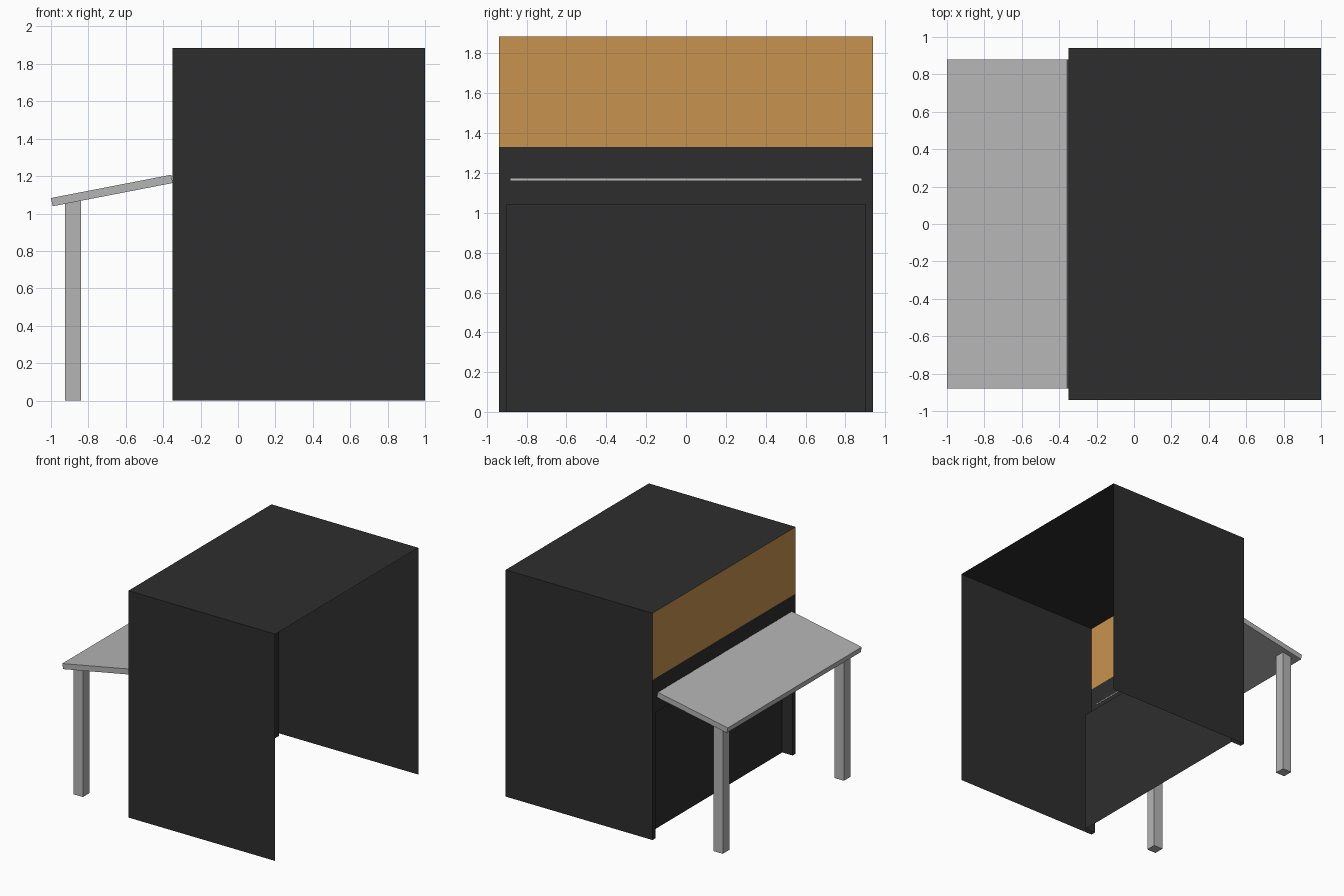
import bpy, bmesh
from mathutils import Matrix, Vector

if "Cube" in bpy.data.objects:
    bpy.data.objects.remove(bpy.data.objects["Cube"], do_unlink=True)


def material(name, rgb):
    m = bpy.data.materials.new(name)
    m.use_nodes = True
    m.diffuse_color = (*rgb, 1)
    m.node_tree.nodes["Principled BSDF"].inputs["Base Color"].default_value = (*rgb, 1)
    return m


charcoal = material("charcoal", (0.027, 0.027, 0.027))
timber = material("timber", (0.58, 0.287, 0.077))
grey = material("light grey", (0.46, 0.46, 0.46))


def add_object(name, bm, *mats):
    mesh = bpy.data.meshes.new(name)
    bm.to_mesh(mesh)
    bm.free()
    for m in mats:
        mesh.materials.append(m)
    ob = bpy.data.objects.new(name, mesh)
    bpy.context.collection.objects.link(ob)
    return ob


def box(lo, hi):
    lo, hi = Vector(lo), Vector(hi)
    bm = bmesh.new()
    bmesh.ops.create_cube(bm, size=1)
    bmesh.ops.transform(bm, verts=bm.verts,
                        matrix=Matrix.Translation((lo + hi) / 2) @ Matrix.Diagonal((*(hi - lo), 1)))
    return bm


# Booth shell: thin sheets, open at the base and on the +x side
WALL_X, HALF_Y, TOP = -0.35, 0.94, 1.885
PANEL_Z, RECESS_Z, RECESS_Y, DEPTH = 1.33, 1.045, 0.9, 0.095
bm = box((WALL_X, -HALF_Y, 0), (1, HALF_Y, TOP))
bmesh.ops.delete(bm, geom=[f for f in bm.faces if f.normal.x > 0.5 or f.normal.z < -0.5],
                 context="FACES")
cuts = [((0, 0, PANEL_Z), (0, 0, 1)), ((0, 0, RECESS_Z), (0, 0, 1)),
        ((0, RECESS_Y, 0), (0, 1, 0)), ((0, -RECESS_Y, 0), (0, 1, 0))]
for co, no in cuts:
    # cut only the sheet that carries the panel and the recess
    sheet = [f for f in bm.faces if f.normal.x < -0.5]
    geom = set(sheet)
    for f in sheet:
        geom.update(f.edges, f.verts)
    bmesh.ops.bisect_plane(bm, geom=list(geom), plane_co=co, plane_no=no)
    bm.normal_update()

# Timber band along the top of the wall
for f in bm.faces:
    if f.normal.x < -0.5 and f.calc_center_median().z > PANEL_Z:
        f.material_index = 1

# Knee recess pushed into the wall
recess = [f for f in bm.faces if f.normal.x < -0.5
          and f.calc_center_median().z < RECESS_Z
          and abs(f.calc_center_median().y) < RECESS_Y]
new = bmesh.ops.extrude_face_region(bm, geom=recess)["geom"]
bmesh.ops.translate(bm, verts=[v for v in new if isinstance(v, bmesh.types.BMVert)],
                    vec=(DEPTH, 0, 0))
old = [f for f in recess if f.is_valid]
if old:
    bmesh.ops.delete(bm, geom=old, context="FACES")
floor = [f for f in bm.faces if all(v.co.z < 0.001 for v in f.verts)]
bmesh.ops.delete(bm, geom=floor, context="FACES")
add_object("booth_shell", bm, charcoal, timber)

# Sloping table top, its upper end just meeting the wall
LENGTH, THICK, SLOPE = 0.655, 0.045, -0.191
bm = box((0, -0.88, -THICK), (LENGTH, 0.88, 0))
bmesh.ops.transform(bm, verts=bm.verts,
                    matrix=Matrix.Translation((-1, 0, 1.083)) @ Matrix.Rotation(SLOPE, 4, "Y"))
add_object("table_top", bm, grey)

# Two square legs
for side, y in (("right", -0.795), ("left", 0.795)):
    add_object("table_leg_" + side,
               box((-0.925, y - 0.0425, 0), (-0.84, y + 0.0425, 1.068)), grey)
